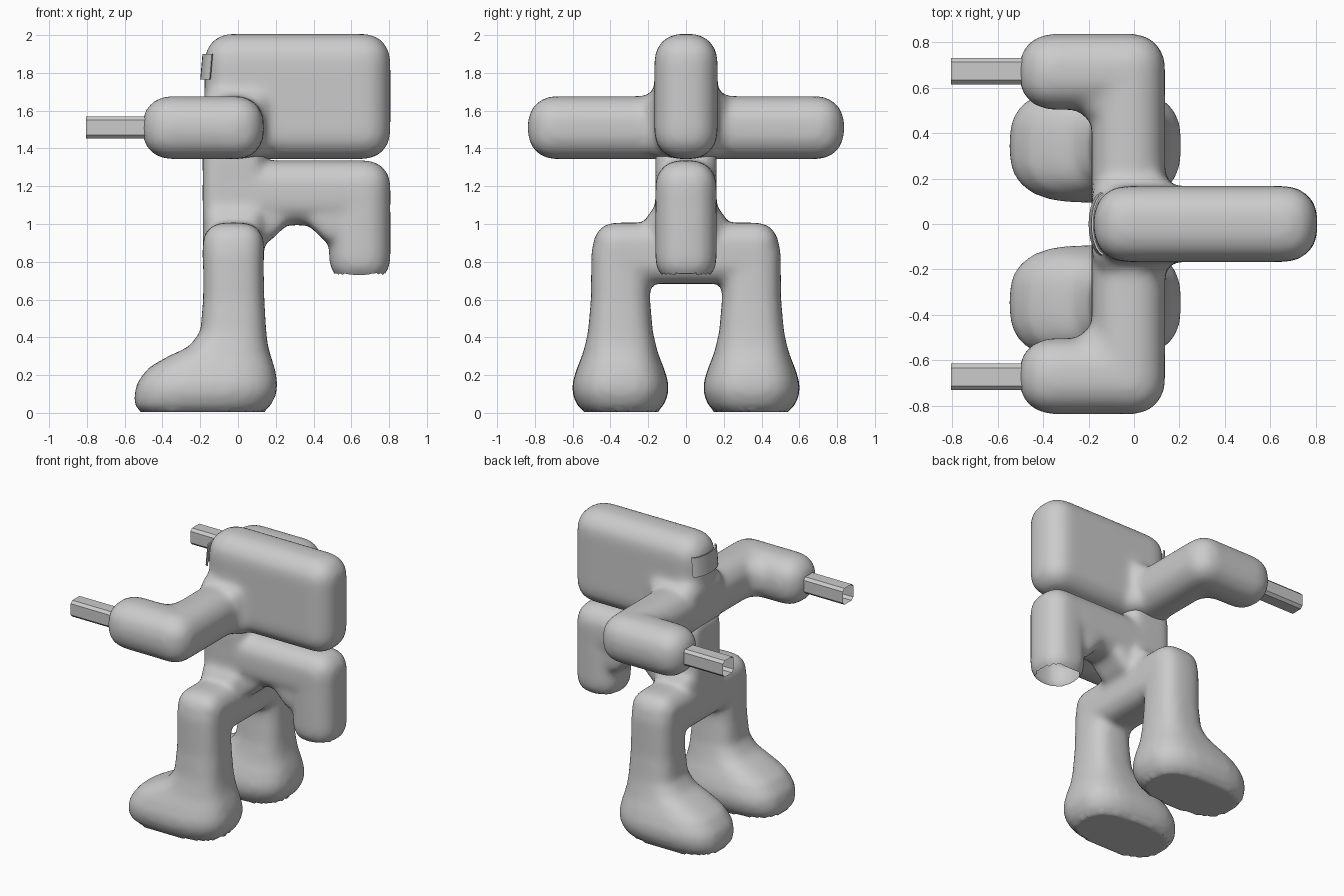
import bpy, bmesh, math
from mathutils import Matrix, Vector

if "Cube" in bpy.data.objects:
    bpy.data.objects.remove(bpy.data.objects["Cube"])

grey = bpy.data.materials.new("plain grey")
grey.diffuse_color = (0.6, 0.6, 0.6, 1)
grey.use_nodes = True
grey.node_tree.nodes["Principled BSDF"].inputs["Base Color"].default_value = grey.diffuse_color
GROW = 0.007   # makes up for the shrinkage of the smoothing


def finish(name, bm, angle=None):
    me = bpy.data.meshes.new(name)
    bm.to_mesh(me)
    bm.free()
    me.materials.append(grey)
    ob = bpy.data.objects.new(name, me)
    bpy.context.collection.objects.link(ob)
    bpy.context.view_layer.objects.active = ob
    for o in bpy.context.selected_objects:
        o.select_set(False)
    ob.select_set(True)
    if angle:
        bpy.ops.object.shade_smooth_by_angle(angle=math.radians(angle))
    return ob


def rounded_box(bm, x, y, z, r, turn=0):
    """Rounded box from ranges; turn rotates it about its own y axis."""
    t = bmesh.new()
    c = Vector(((x[0] + x[1]) / 2, (y[0] + y[1]) / 2, (z[0] + z[1]) / 2))
    s = [abs(a[1] - a[0]) + 2 * GROW for a in (x, y, z)]
    bmesh.ops.create_cube(t, size=1, matrix=Matrix.Translation(c)
                          @ Matrix.Rotation(math.radians(turn), 4, 'Y') @ Matrix.Diagonal((*s, 1)))
    bmesh.ops.bevel(t, geom=t.edges[:], offset=r, segments=5, profile=0.5, affect='EDGES')
    me = bpy.data.meshes.new("tmp")
    t.to_mesh(me)
    t.free()
    bm.from_mesh(me)
    bpy.data.meshes.remove(me)


def loft(bm, rings, cy, n=28):
    """Stack of superellipse rings (z, x0, x1, half width)."""
    loops = []
    for z, x0, x1, hy in rings:
        cx, hx, loop = (x0 + x1) / 2, (x1 - x0) / 2, []
        for i in range(n):
            a = 2 * math.pi * i / n
            c, s = math.cos(a), math.sin(a)
            loop.append(bm.verts.new((cx + hx * math.copysign(abs(c) ** 0.7, c),
                                      cy + hy * math.copysign(abs(s) ** 0.7, s), z)))
        loops.append(loop)
    for a, b in zip(loops, loops[1:]):
        for i in range(n):
            j = (i + 1) % n
            bm.faces.new((a[i], a[j], b[j], b[i]))
    bm.faces.new(loops[0][::-1])
    bm.faces.new(loops[-1])


def blend(ob, steps):
    """Fuse the overlapping volumes and soften the joins."""
    m = ob.modifiers.new("fuse", 'REMESH')
    m.mode, m.voxel_size, m.use_smooth_shade = 'VOXEL', 0.022, True
    s = ob.modifiers.new("soften", 'SMOOTH')
    s.factor, s.iterations = 0.5, steps
    for mod in ("fuse", "soften"):
        bpy.ops.object.modifier_apply(modifier=mod)


# Upper body: head block, shoulder bar and two forearms
bm = bmesh.new()
rounded_box(bm, (-0.17, 0.8), (-0.16, 0.16), (1.35, 2.0), 0.14)
rounded_box(bm, (-0.18, 0.13), (-0.83, 0.83), (1.35, 1.67), 0.14)
rounded_box(bm, (-0.18, 0.18), (-0.21, 0.21), (1.35, 1.72), 0.1)
for s in (-1, 1):
    rounded_box(bm, (-0.5, 0.13), (s * 0.67 - 0.16, s * 0.67 + 0.16), (1.35, 1.67), 0.145)
    rounded_box(bm, (-0.25, 0.0), (s * 0.6 - 0.16, s * 0.6 + 0.16), (1.37, 1.65), 0.13)
blend(finish("upper_body", bm), 10)

# Lower body: waist, hips, legs with feet, and the back boom with its drop
bm = bmesh.new()
rounded_box(bm, (-0.18, 0.13), (-0.155, 0.155), (0.8, 1.44), 0.07)
rounded_box(bm, (-0.18, 0.8), (-0.155, 0.155), (1.0, 1.33), 0.13)
rounded_box(bm, (0.49, 0.8), (-0.155, 0.155), (0.69, 1.33), 0.13)
rounded_box(bm, (-0.18, 0.13), (-0.48, 0.48), (0.69, 1.0), 0.11)
rounded_box(bm, (-0.17, 0.13), (-0.2, 0.2), (0.75, 1.08), 0.07)
for x in (0.14, 0.49):      # fillets under the boom
    rounded_box(bm, (x - 0.1, x + 0.1), (-0.14, 0.14), (0.93, 1.13), 0.06, 45)
legs = [(0.0, -0.50, 0.12, 0.18), (0.03, -0.55, 0.17, 0.225), (0.1, -0.55, 0.205, 0.255),
        (0.16, -0.535, 0.21, 0.255), (0.24, -0.475, 0.195, 0.23), (0.30, -0.37, 0.175, 0.205),
        (0.35, -0.26, 0.16, 0.19), (0.43, -0.2, 0.15, 0.172), (0.6, -0.185, 0.14, 0.157),
        (0.85, -0.185, 0.135, 0.155), (0.92, -0.17, 0.115, 0.14), (0.97, -0.12, 0.08, 0.09)]
for s in (-1, 1):
    loft(bm, legs, s * 0.347)
ob = finish("lower_body", bm)
blend(ob, 9)

# Flatten the soles and open the end of the drop
bm = bmesh.new()
bm.from_mesh(ob.data)
for v in bm.verts:
    if v.co.z < 0.016:
        v.co.z = 0.004
drop = [f for f in bm.faces if f.calc_center_median().z < 0.735 and f.calc_center_median().x > 0.4]
bmesh.ops.delete(bm, geom=drop, context='FACES')
bm.to_mesh(ob.data)
bm.free()

# Two open square barrels with softened corners
for s, side in ((-1, "front"), (1, "back")):
    bm = bmesh.new()
    h, c = 0.058, 0.018
    pts = [(h, c - h), (h, h - c), (h - c, h), (c - h, h), (-h, h - c), (-h, c - h), (c - h, -h), (h - c, -h)]
    a, b = ([bm.verts.new((x, s * 0.673 + y, 1.51 + z)) for y, z in pts] for x in (-0.805, -0.42))
    for i in range(8):
        j = (i + 1) % 8
        bm.faces.new((a[i], b[i], b[j], a[j]))
    bmesh.ops.recalc_face_normals(bm, faces=bm.faces)
    finish("barrel_" + side, bm)

# Thin curved visor around the front of the head
bm = bmesh.new()
rows = []
for z, off in ((1.765, 0.0), (1.9, 0.012)):
    rows.append([bm.verts.new((-0.2 + off + 0.06 * (1 - math.cos(t)), 0.14 * math.sin(t), z))
                 for t in [math.radians(-80 + 16 * i) for i in range(11)]])
for i in range(10):
    bm.faces.new((rows[0][i], rows[1][i], rows[1][i + 1], rows[0][i + 1]))
bmesh.ops.recalc_face_normals(bm, faces=bm.faces)
bmesh.ops.solidify(bm, geom=bm.faces[:], thickness=0.009)
finish("visor", bm, 40)
